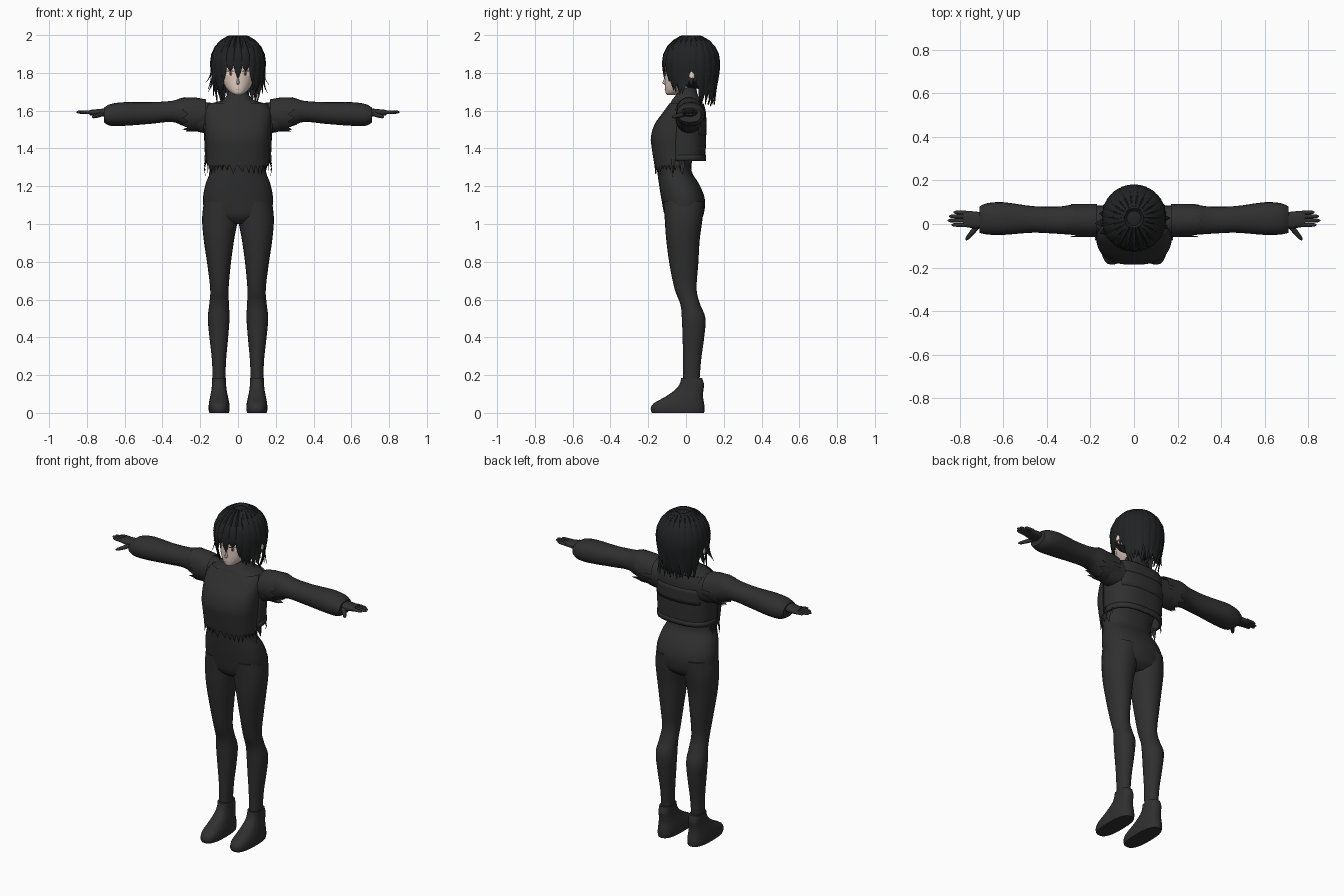
import bpy, bmesh, math, random
from mathutils import Vector

random.seed(4)
cube = bpy.data.objects.get("Cube")
if cube:
    bpy.data.objects.remove(cube)


def material(name, *rgb):
    mat = bpy.data.materials.new(name)
    mat.use_nodes = True
    mat.diffuse_color = (*rgb, 1)
    mat.node_tree.nodes["Principled BSDF"].inputs["Base Color"].default_value = (*rgb, 1)
    return mat


cloth = material("charcoal cloth", .029, .029, .029)
hair_black = material("black hair", .015, .016, .017)
skin = material("pale skin", .76, .62, .54)
eye_white = material("eye white", .8, .78, .76)
amber = material("amber iris", .35, .13, .05)
lip = material("lip rose", .5, .25, .22)


def finish(name, bm, mat, angle=50):
    bmesh.ops.recalc_face_normals(bm, faces=bm.faces)
    mesh = bpy.data.meshes.new(name)
    bm.to_mesh(mesh)
    bm.free()
    mesh.materials.append(mat)
    obj = bpy.data.objects.new(name, mesh)
    bpy.context.collection.objects.link(obj)
    bpy.ops.object.select_all(action='DESELECT')
    obj.select_set(True)
    bpy.context.view_layer.objects.active = obj
    bpy.ops.object.shade_smooth_by_angle(angle=math.radians(angle))
    return obj


def section(center, u, v, n=24, power=2, start=0, sweep=math.tau):
    """Super-ellipse ring or arc spanned by the half-axes u and v."""
    steps = n if sweep == math.tau else n - 1
    def curve(w):
        return math.copysign(abs(w) ** (2 / power), w)
    angles = [start + sweep * i / steps for i in range(n)]
    return [Vector(center) + Vector(u) * curve(math.cos(a)) + Vector(v) * curve(math.sin(a))
            for a in angles]


def loft(name, tubes, mat, closed=True, angle=50):
    """Skin each list of rings into a tube; all tubes share one object."""
    bm = bmesh.new()
    for rings in tubes:
        grid = [[bm.verts.new(p) for p in ring] for ring in rings]
        n = len(grid[0])
        for low, high in zip(grid, grid[1:]):
            for i in range(n if closed else n - 1):
                j = (i + 1) % n
                bm.faces.new((low[i], low[j], high[j], high[i]))
        if closed:
            bm.faces.new(grid[0])
            bm.faces.new(grid[-1])
    return finish(name, bm, mat, angle)


def smooth_rows(rows, k=4):
    """Catmull-Rom refinement of a table of measurements."""
    out = []
    for i in range(len(rows) - 1):
        window = [rows[max(i - 1, 0)], rows[i], rows[i + 1], rows[min(i + 2, len(rows) - 1)]]
        for step in range(k):
            t = step / k
            out.append([b + t / 2 * (c - a + t * (2 * a - 5 * b + 4 * c - d + t * (3 * (b - c) + d - a)))
                        for a, b, c, d in zip(*window)])
    return out + [list(rows[-1])]


def level(z, x0, x1, y0, y1, **kw):
    return section(((x0 + x1) / 2, (y0 + y1) / 2, z), ((x1 - x0) / 2, 0, 0), (0, (y1 - y0) / 2, 0), **kw)


def upright(x, z0, z1, y0, y1, **kw):
    return section((x, (y0 + y1) / 2, (z0 + z1) / 2), (0, (y1 - y0) / 2, 0), (0, 0, (z1 - z0) / 2), **kw)


def centred(rows, **kw):
    return [level(z, -w, w, f, b, **kw) for z, w, f, b in smooth_rows(rows)]


def tube(points, radii, side, flat=1):
    """Tapered round limb along points; side is its width direction."""
    rings = []
    for i, p in enumerate(points):
        along = (points[min(i + 1, len(points) - 1)] - points[max(i - 1, 0)]).normalized()
        out = along.cross(side).normalized()
        rings.append(section(p, side * radii[i], out * radii[i] * flat, n=8))
    return rings


# Bodysuit: z, half width, front, back
body = [(1.0, .1, -.07, .05), (1.04, .17, -.11, .09), (1.13, .185, -.13, .1), (1.21, .172, -.143, .07),
        (1.28, .148, -.153, .03), (1.36, .155, -.165, .04), (1.45, .168, -.18, .085), (1.53, .17, -.16, .09),
        (1.6, .175, -.11, .09), (1.635, .15, -.085, .085), (1.655, .085, -.075, .08),
        (1.69, .055, -.05, .06), (1.73, .05, -.045, .055)]
loft("bodysuit_torso", [centred(body, power=2.3, n=32)], cloth)

# Front top with a torn hem
top = [(1.31, .165, -.167, .09), (1.4, .169, -.181, .09), (1.46, .173, -.186, .092),
       (1.53, .176, -.165, .095), (1.6, .177, -.115, .095), (1.64, .15, -.086, .085)]
rings = centred(top, power=2.6, n=41, start=math.pi * .95, sweep=math.pi * 1.1)
hem = [p + Vector((0, .004, random.uniform(-.055, -.02) if i % 2 else .015)) for i, p in enumerate(rings[0])]
loft("torn_top", [[hem] + rings], cloth, closed=False)

# Cropped jacket back, with a hem band and a yoke panel
jacket = [(1.335, .168, -.15, .096), (1.45, .173, -.15, .1), (1.58, .178, -.13, .1), (1.635, .155, -.09, .088)]


def jacket_part(name, grow, start, sweep, first, last, thick):
    rows = smooth_rows(jacket, 6)[first:last]
    arcs = [level(z, -w - grow, w + grow, f, b + grow, power=2.6, n=25, start=start, sweep=sweep)
            for z, w, f, b in rows]
    obj = loft(name, [arcs], cloth, closed=False)
    shell = obj.modifiers.new("thickness", 'SOLIDIFY')
    shell.thickness = thick
    shell.offset = 0


jacket_part("jacket_back", 0, -.15, math.pi + .3, 0, None, .012)
jacket_part("jacket_hem_band", .004, -.1, math.pi + .2, 0, 3, .01)
jacket_part("jacket_back_panel", .003, .7, math.pi - 1.4, 7, 12, .008)

# Legs: z, inner, outer, front, back
leg = [(1.12, 0, .18, -.12, .095), (1.03, 0, .19, -.113, .088), (.92, .02, .182, -.105, .073),
       (.79, .038, .163, -.088, .065), (.655, .05, .147, -.06, .056), (.575, .048, .152, -.03, .075),
       (.5, .045, .16, -.022, .103), (.39, .053, .15, -.018, .095), (.28, .063, .138, -.015, .08),
       (.15, .068, .133, -.015, .07)]
shoe = [(0, .048, .152, -.18, .096), (.02, .044, .156, -.187, .098), (.05, .046, .154, -.172, .096),
        (.085, .053, .148, -.11, .09), (.12, .06, .141, -.06, .092), (.15, .063, .138, -.035, .096),
        (.185, .064, .137, -.025, .085)]
# Sleeves: x, bottom, top, front, back
sleeve = [(.13, 1.48, 1.64, -.05, .085), (.2, 1.485, 1.65, -.055, .085), (.28, 1.515, 1.67, -.05, .088),
          (.35, 1.54, 1.652, -.045, .08), (.465, 1.53, 1.645, -.04, .082), (.6, 1.52, 1.645, -.05, .1),
          (.675, 1.52, 1.635, -.048, .095), (.71, 1.538, 1.615, -.04, .08)]

for side, s in (("left", 1), ("right", -1)):
    loft(side + "_leg", [[level(z, s * a, s * b, f, k, power=2.1) for z, a, b, f, k in smooth_rows(leg)]], cloth)
    loft(side + "_shoe", [[level(z, s * a, s * b, f, k, power=2.6) for z, a, b, f, k in smooth_rows(shoe, 3)]], cloth)
    loft(side + "_sleeve", [[upright(s * x, lo, hi, f, b, power=2.2) for x, lo, hi, f, b in smooth_rows(sleeve)]], cloth)

    # Torn shoulder layer over the sleeve
    flap = [upright(s * x, 1.58 - r, 1.58 + r, -.06, .092, n=28) for x, r in ((.17, .08), (.22, .089), (.265, .09))]
    flap.append([p + Vector((s * random.uniform(.015, .05) if i % 2 else 0, 0, .002)) for i, p in enumerate(flap[-1])])
    loft(side + "_shoulder_flap", [flap], cloth, closed=False)

    # Gloved hand: palm, four fingers, thumb
    palm = [upright(s * x, 1.59 - h, 1.59 + h, f, b, power=2.5, n=16)
            for x, h, f, b in ((.69, .022, -.015, .05), (.725, .02, -.022, .058), (.785, .014, -.012, .06))]
    parts = [palm]
    for y, reach in ((-.004, .838), (.016, .855), (.035, .85), (.053, .828)):
        xs = (.77, .8, reach - .01, reach)
        parts.append(tube([Vector((s * x, y, 1.592)) for x in xs], (.01, .0095, .008, .003), Vector((0, 1, 0))))
    thumb = [Vector((s * x, y, z)) for x, y, z in ((.715, -.005, 1.585), (.74, -.035, 1.575), (.765, -.065, 1.568), (.772, -.074, 1.567))]
    parts.append(tube(thumb, (.014, .012, .009, .003), Vector((s * .75, .66, 0))))
    loft(side + "_hand", parts, cloth)

    # Frayed threads hanging beside the waist
    threads = []
    for y, drop in ((-.07, .1), (-.03, .07), (.02, .05)):
        path = [Vector((s * (.16 + .018 * math.sin(t * 2.4)), y, 1.35 - drop * t)) for t in (0, .3, .6, 1)]
        threads.append(tube(path, (.007, .006, .004, .001), Vector((0, 1, 0)), .5))
    loft(side + "_threads", threads, cloth)

# Head: z, half width, front, back
head = [(1.683, .015, -.098, -.06), (1.695, .038, -.108, -.02), (1.725, .066, -.112, .04), (1.77, .085, -.113, .08),
        (1.83, .088, -.113, .09), (1.9, .085, -.095, .1), (1.95, .05, -.05, .07)]
loft("head", [centred(head, n=32)], skin)
nose = [level(z, -w, w, f, -.1, n=8) for z, w, f in ((1.738, .004, -.115), (1.746, .009, -.126), (1.775, .004, -.114))]
loft("nose", [nose], skin)


def face_plate(name, x, z, w, h, lift, mat):
    """Thin oval laid on the curved front of the face."""
    bm = bmesh.new()
    outline = section((x, 0, z), (w, 0, 0), (0, 0, h), n=16, power=2.4)
    for p in outline:
        p.y = -.014 - .1 * math.sqrt(1 - (p.x / .087) ** 2) - lift
    bm.faces.new([bm.verts.new(p) for p in outline])
    finish(name, bm, mat)


for side, s in (("left", 1), ("right", -1)):
    face_plate(side + "_eye", s * .04, 1.796, .019, .012, .003, eye_white)
    face_plate(side + "_iris", s * .039, 1.796, .009, .012, .0045, amber)
    face_plate(side + "_pupil", s * .039, 1.796, .004, .006, .0055, hair_black)
    face_plate(side + "_lash", s * .041, 1.809, .022, .003, .0055, hair_black)
    ear = [section((s * x, .03, 1.785), (0, r, 0), (0, 0, r * 1.6), n=12)
           for x, r in ((.08, .015), (.13, .02), (.142, .016), (.146, .006))]
    loft(side + "_ear", [ear], skin)
face_plate("mouth", 0, 1.714, .013, .002, .002, lip)

# Hair: a scalp cap opened over the face, covered by tapered locks
CENTRE = Vector((0, .027, 1.853))
bm = bmesh.new()
bmesh.ops.create_uvsphere(bm, u_segments=32, v_segments=20, radius=.137)
for v in bm.verts:
    v.co = v.co * 1.02 + CENTRE
opening = [f for f in bm.faces if f.calc_center_median().y < -.03 and f.calc_center_median().z < 1.86]
bmesh.ops.delete(bm, geom=opening, context='FACES')
finish("hair_cap", bm, hair_black)


def lock(a, end, scale, flick, spread):
    """Lock falling from the crown at angle a (zero is the front) to height end."""
    side = Vector((math.cos(a), math.sin(a), 0))
    out = Vector((math.sin(a), -math.cos(a), 0))
    heights = [.141 * math.cos(math.pi / 2 * i / 5) for i in range(1, 6)]
    heights = [.139] + heights + [(end - CENTRE.z) * i / 6 for i in range(1, 7)]
    rings = []
    for i, h in enumerate(heights):
        t = i / (len(heights) - 1)
        r = math.sqrt(max(1 - (h / .144) ** 2, 0)) if h > 0 else 1 - 6.7 * h * h
        radius = r * scale * (.141 + .008 * abs(math.cos(a)))
        p = CENTRE + out * (radius + flick * max(t - .6, 0) ** 2 * 6) + Vector((0, 0, h))
        width = radius * spread * (1 - t ** 4) + .0015
        rings.append(section(p, side * width, (out + Vector((0, 0, h * 7))).normalized() * (.009 * (1 - t) + .003), n=6))
    return rings


locks = []
COUNT = 22
for layer in range(2):
    for i in range(COUNT):
        a = math.tau * (i + layer / 2) / COUNT
        a = a - math.tau if a > math.pi else a
        deg = abs(math.degrees(a))
        if layer and deg < 30:
            continue
        if deg < 40:
            end = (1.772, 1.812, 1.765)[round(deg / 16.4)]
        else:
            end = 1.69 if deg < 75 else 1.725 if deg < 110 else 1.635
        end += random.uniform(-.012, .02) if deg > 20 else 0
        flick = random.uniform(0, .055) if deg > 60 else 0
        locks.append(lock(a, end, .99 - .03 * layer, flick, .2 if deg > 40 else .16))
loft("hair_locks", locks, hair_black, angle=35)
